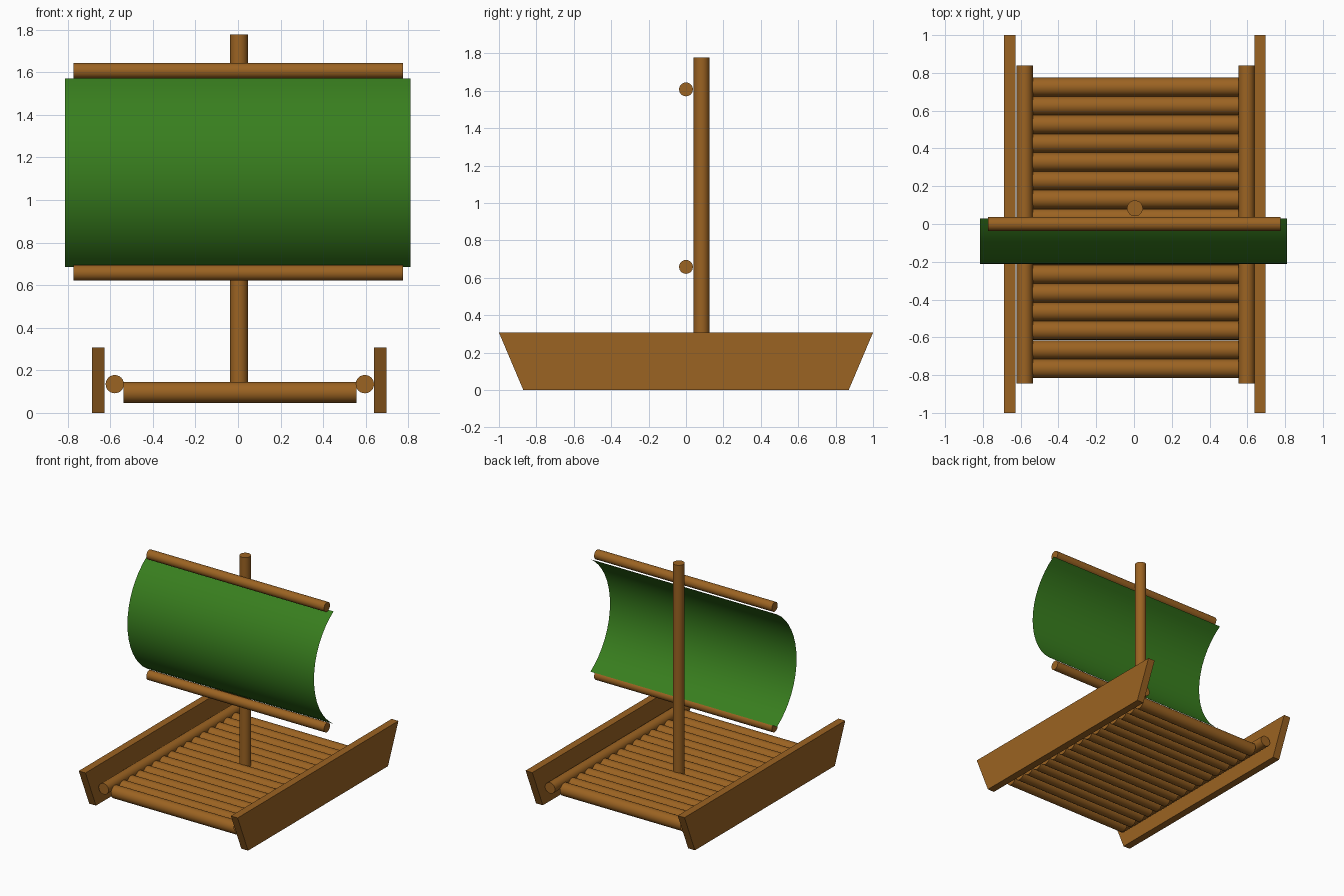
import bpy, bmesh, math
from mathutils import Vector

if "Cube" in bpy.data.objects:
    bpy.data.objects.remove(bpy.data.objects["Cube"])


def material(name, rgb):
    m = bpy.data.materials.new(name)
    m.diffuse_color = (*rgb, 1)
    m.use_nodes = True
    m.node_tree.nodes["Principled BSDF"].inputs["Base Color"].default_value = m.diffuse_color
    return m


WOOD = material("wood", (0.33, 0.125, 0.016))
CLOTH = material("green_cloth", (0.04, 0.21, 0.013))


def log(name, start, end, radius, sides=24):
    """Round pole running between two points."""
    a, b = Vector(start), Vector(end)
    bpy.ops.mesh.primitive_cylinder_add(vertices=sides, radius=radius,
                                        depth=(b - a).length, location=(a + b) / 2)
    ob = bpy.context.object
    ob.name = name
    ob.rotation_euler = (b - a).to_track_quat('Z', 'Y').to_euler()
    ob.data.materials.append(WOOD)
    bpy.ops.object.shade_smooth_by_angle(angle=math.radians(40))
    return ob


def swept_profile(name, profile, x0, x1, mat, closed):
    """Sweep a (y, z) profile along x, as a solid or as an open sheet."""
    bm = bmesh.new()
    a = [bm.verts.new((x0, y, z)) for y, z in profile]
    b = [bm.verts.new((x1, y, z)) for y, z in profile]
    n = len(profile)
    for i in range(n if closed else n - 1):
        j = (i + 1) % n
        bm.faces.new((a[i], a[j], b[j], b[i]))
    if closed:
        bm.faces.new(a)
        bm.faces.new(b)
    bmesh.ops.recalc_face_normals(bm, faces=bm.faces)
    me = bpy.data.meshes.new(name)
    bm.to_mesh(me)
    bm.free()
    me.materials.append(mat)
    ob = bpy.data.objects.new(name, me)
    bpy.context.collection.objects.link(ob)
    return ob


# Side boards with raked ends
board = [(-0.87, 0), (0.87, 0), (1.0, 0.307), (-1.0, 0.307)]
swept_profile("left_side_board", board, -0.687, -0.628, WOOD, True)
swept_profile("right_side_board", board, 0.638, 0.697, WOOD, True)

# Long rails inside the boards
log("left_rail", (-0.579, -0.845, 0.135), (-0.579, 0.84, 0.135), 0.043)
log("right_rail", (0.596, -0.845, 0.135), (0.596, 0.84, 0.135), 0.043)

# Deck of cross logs, with a small gap before the front pair
deck_y = [0.725 - 0.0991 * i for i in range(14)] + [-0.666, -0.765]
for i, y in enumerate(deck_y):
    log(f"deck_log_{i + 1}", (-0.537, y, 0.096), (0.557, y, 0.096), 0.0495)

# Mast and the two yards
log("mast", (0.005, 0.083, 0.09), (0.005, 0.083, 1.777), 0.042)
log("upper_yard", (-0.773, 0, 1.607), (0.775, 0, 1.607), 0.037)
log("lower_yard", (-0.773, 0, 0.658), (0.775, 0, 0.658), 0.037)

# Sail: single sheet, circular arc bulging forward
radius, half = 0.524, math.asin(0.4425 / 0.524)
arc = []
for i in range(17):
    t = half * (i / 8 - 1)
    arc.append((0.311 - radius * math.cos(t), 1.1275 + radius * math.sin(t)))
sail = swept_profile("sail", arc, -0.814, 0.811, CLOTH, False)
sail.data.shade_smooth()
